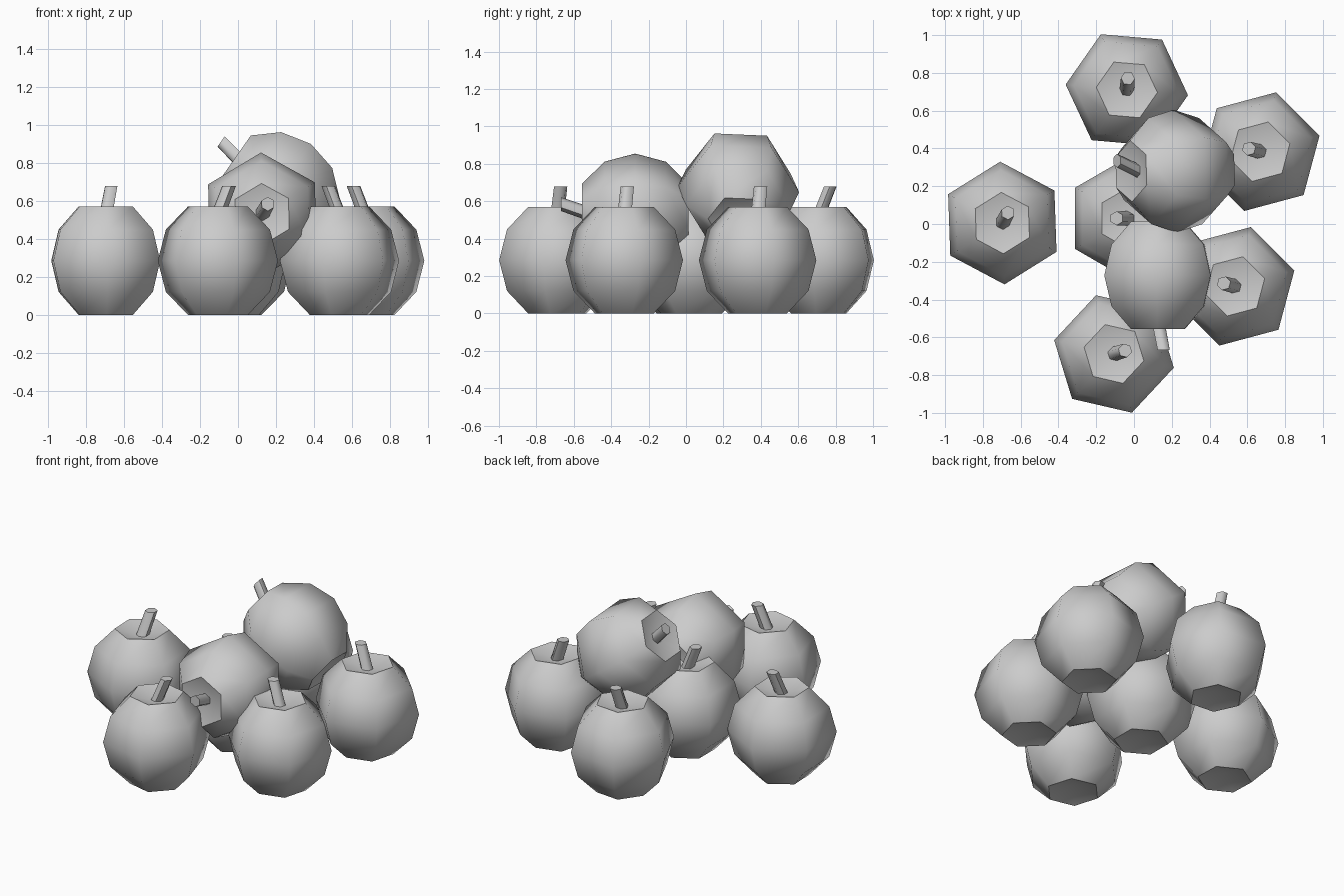
import bpy, bmesh, math
from mathutils import Matrix, Vector

if "Cube" in bpy.data.objects:
    bpy.data.objects.remove(bpy.data.objects["Cube"])

SIDES = 6
R = 0.325


def ring(bm, radius, x, z, turn=math.pi / 6):
    return [bm.verts.new((x + radius * math.cos(turn + i * math.tau / SIDES),
                          radius * math.sin(turn + i * math.tau / SIDES), z))
            for i in range(SIDES)]


def bridge(bm, a, b):
    for i in range(SIDES):
        j = (i + 1) % SIDES
        bm.faces.new((a[i], a[j], b[j], b[i]))


def make_mesh(bm, name):
    bmesh.ops.recalc_face_normals(bm, faces=bm.faces)
    mesh = bpy.data.meshes.new(name)
    bm.to_mesh(mesh)
    bm.free()
    return mesh


# Fruit body: six-sided globe with both poles pushed in
def body_mesh():
    bm = bmesh.new()
    profile = [(R * 0.5, -0.285), (R * 0.866, -0.164), (R, 0),
               (R * 0.866, 0.164), (R * 0.5, 0.285)]
    rings = [ring(bm, r, 0, z) for r, z in profile]
    for a, b in zip(rings, rings[1:]):
        bridge(bm, a, b)
    for loop, z in ((rings[0], -0.24), (rings[-1], 0.24)):
        pole = bm.verts.new((0, 0, z))
        for i in range(SIDES):
            bm.faces.new((loop[i], loop[(i + 1) % SIDES], pole))
    return make_mesh(bm, "fruit_body")


# Stem: short slanted prism with a level top
def stem_mesh():
    bm = bmesh.new()
    low = ring(bm, 0.039, -0.015, 0.2)
    top = ring(bm, 0.037, 0.062, 0.395)
    bridge(bm, low, top)
    bm.faces.new(low)
    bm.faces.new(top)
    return make_mesh(bm, "fruit_stem")


body, stem = body_mesh(), stem_mesh()


def add_part(mesh, name, matrix):
    ob = bpy.data.objects.new(name, mesh.copy())
    bpy.context.collection.objects.link(ob)
    ob.matrix_world = matrix
    bpy.ops.object.select_all(action='DESELECT')
    ob.select_set(True)
    bpy.context.view_layer.objects.active = ob
    bpy.ops.object.shade_smooth_by_angle(angle=math.radians(62))


# Position, spin about own axis, then tip about a world axis
fruits = [
    ("left", (-0.697, 0.005, 0.285), 62, 0, 'X'),
    ("centre", (-0.03, 0.03, 0.285), 180, 0, 'X'),
    ("back", (-0.038, 0.71, 0.285), 85, 0, 'X'),
    ("right_back", (0.668, 0.383, 0.285), 165, 0, 'X'),
    ("right_front", (0.535, -0.33, 0.285), 165, 0, 'X'),
    ("front", (-0.106, -0.688, 0.285), 17, 0, 'X'),
    ("upper_front", (0.127, -0.272, 0.53), 61, 90, 'X'),
    ("upper_back", (0.218, 0.28, 0.663), 63, -55, 'Y'),
]
for name, pos, spin, tip, axis in fruits:
    m = (Matrix.Translation(Vector(pos))
         @ Matrix.Rotation(math.radians(tip), 4, axis)
         @ Matrix.Rotation(math.radians(spin), 4, 'Z'))
    add_part(body, name + "_fruit", m)
    add_part(stem, name + "_stem", m)
